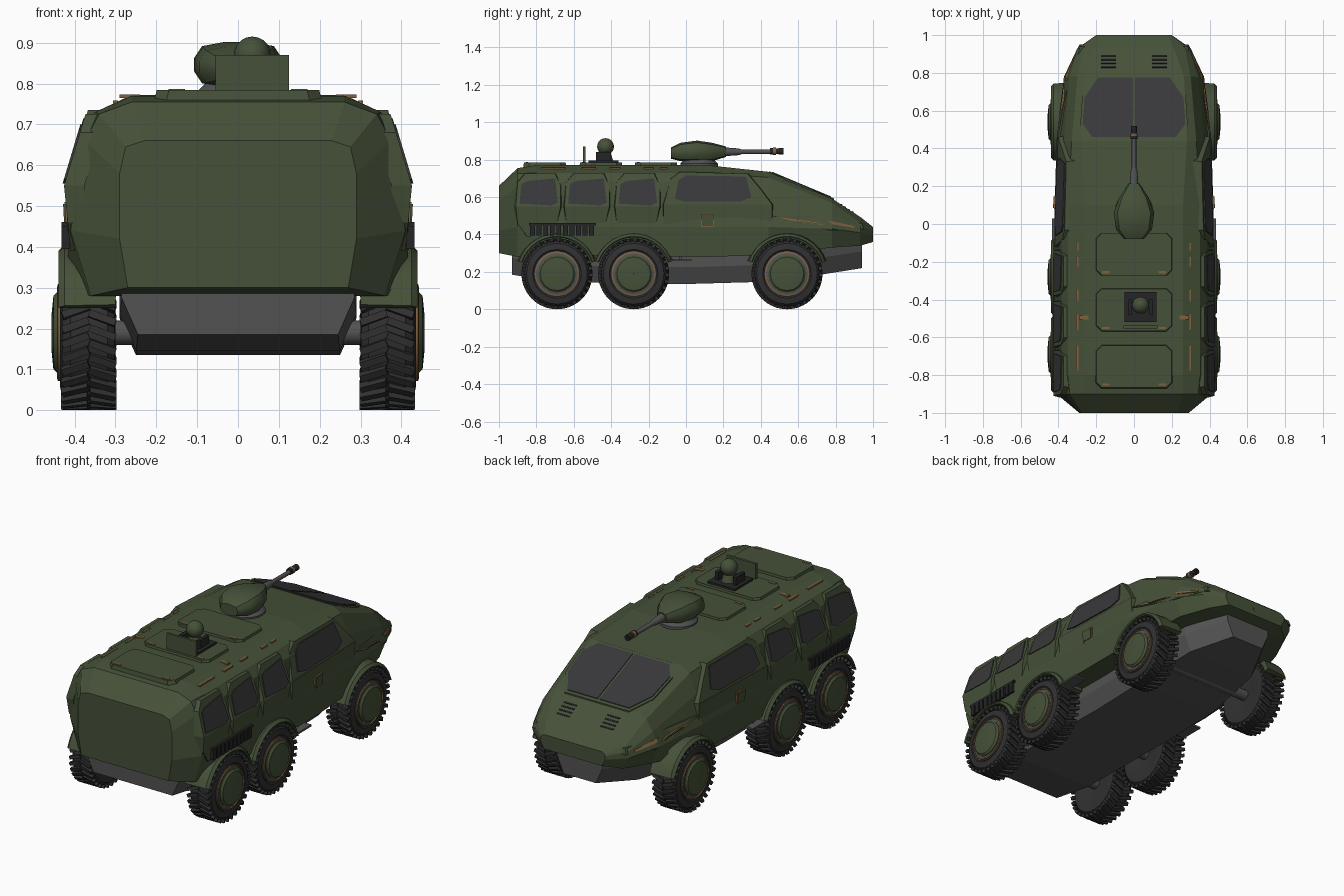
import bpy, bmesh
from math import sin, cos, pi, radians
from mathutils import Vector, Matrix

cube = bpy.data.objects.get("Cube")
if cube:
    bpy.data.objects.remove(cube)


def material(name, *rgb):
    m = bpy.data.materials.new(name)
    m.use_nodes = True
    color = (*rgb, 1)
    m.diffuse_color = color
    bsdf = m.node_tree.nodes["Principled BSDF"]
    bsdf.inputs["Base Color"].default_value = color
    bsdf.inputs["Roughness"].default_value = 0.8
    return m


GREEN = material("army green", .06, .082, .04)
GREY = material("chassis grey", .085, .085, .085)
RUBBER = material("tyre rubber", .03, .03, .032)
GLASS = material("dark glass", .04, .04, .043)
COPPER = material("copper trim", .22, .12, .045)
BLACK = material("vent black", .018, .018, .02)


def build(name, verts, faces, mat, smooth=False):
    mesh = bpy.data.meshes.new(name)
    mesh.from_pydata([tuple(v) for v in verts], [], faces)
    bm = bmesh.new()
    bm.from_mesh(mesh)
    bmesh.ops.remove_doubles(bm, verts=bm.verts, dist=.00005)
    bmesh.ops.recalc_face_normals(bm, faces=bm.faces)
    bm.to_mesh(mesh)
    bm.free()
    mesh.materials.append(mat)
    obj = bpy.data.objects.new(name, mesh)
    bpy.context.collection.objects.link(obj)
    if smooth:
        bpy.ops.object.select_all(action='DESELECT')
        obj.select_set(True)
        bpy.context.view_layer.objects.active = obj
        bpy.ops.object.shade_smooth_by_angle(angle=radians(35))
    return obj


def loft(name, rings, mat, smooth=False, closed=False):
    """Skin equal rings of points; closed joins the last ring to the first."""
    n, k = len(rings[0]), len(rings)
    verts = [p for r in rings for p in r]
    faces = [(i * n + j, i * n + (j + 1) % n, (i + 1) % k * n + (j + 1) % n, (i + 1) % k * n + j)
             for i in range(k if closed else k - 1) for j in range(n)]
    if not closed:
        faces += [tuple(range(n)), tuple(range((k - 1) * n, k * n))]
    return build(name, verts, faces, mat, smooth)


def solids(name, pairs, mat):
    """One object of many prisms, each given by a front and a back outline."""
    verts, faces = [], []
    for front, back in pairs:
        b, n = len(verts), len(front)
        verts += list(front) + list(back)
        faces += [tuple(range(b, b + n)), tuple(range(b + n, b + 2 * n))]
        faces += [(b + j, b + (j + 1) % n, b + n + (j + 1) % n, b + n + j) for j in range(n)]
    return build(name, verts, faces, mat)


def block(center, size, rot=None):
    c, h = Vector(center), Vector(size) / 2
    rot = rot or Matrix.Identity(3)
    corners = ((-1, -1), (1, -1), (1, 1), (-1, 1))
    return [[c + rot @ Vector((a * h.x, b * h.y, s * h.z)) for a, b in corners] for s in (1, -1)]


def boxes(name, items, mat, mirror=False):
    pairs = [block(*i) for i in items]
    if mirror:
        pairs += [[[Vector((-p.x, p.y, p.z)) for p in o] for o in pr] for pr in pairs]
    return solids(name, pairs, mat)


def side_plates(name, outlines, surface, depth, mat, lift=0, flare=1):
    """Plates on both flanks; outlines are (y, z), surface gives x."""
    pairs = []
    for pts in outlines:
        mid = sum(y for y, z in pts) / len(pts)
        for s in (1, -1):
            pairs.append([[(s * (surface(y, z) + lift), y, z) for y, z in pts],
                          [(s * (surface(y, z) - depth), mid + (y - mid) * flare, z) for y, z in pts]])
    return solids(name, pairs, mat)


def lathe(name, profile, center, axis, mat, segs=32, start=0, end=2 * pi, smooth=True):
    """Turn a (radius, height) profile about an axis."""
    full = end - start > 6.2
    c = Vector(center)
    rings = []
    for i in range(segs if full else segs + 1):
        a = start + (end - start) * i / segs
        u, v = cos(a), sin(a)
        place = {'X': lambda r, h: (h, r * u, r * v), 'Y': lambda r, h: (r * u, h, r * v),
                 'Z': lambda r, h: (r * u, r * v, h)}[axis]
        rings.append([c + Vector(place(r, h)) for r, h in profile])
    return loft(name, rings, mat, smooth, full)


WHEELS = (-.69, -.28, .54)
AXLE = .19

# Hull: station y, roof height, roof half width, then (x, z) down the flank
stations = [
    (-1, .66, .23, (.275, .645), (.29, .58), (.29, .42), (.27, .3)),
    (-.9, .755, .26, (.34, .725), (.375, .66), (.41, .44), (.36, .28)),
    (-.8, .77, .26, (.35, .73), (.385, .68), (.42, .44), (.41, .29)),
    (.1, .772, .26, (.35, .73), (.385, .68), (.42, .44), (.41, .28)),
    (.44, .735, .28, (.33, .705), (.37, .6), (.41, .44), (.4, .29)),
    (.78, .592, .265, (.3, .57), (.34, .51), (.37, .43), (.33, .33)),
    (.93, .495, .21, (.27, .465), (.295, .445), (.3, .41), (.26, .34)),
    (1, .44, .18, (.195, .43), (.2, .42), (.2, .4), (.18, .36))]
rings = []
for y, top, roof, *flank in stations:
    half = [(roof, top)] + flank
    rings.append([(x, y, z) for x, z in half] + [(-x, y, z) for x, z in reversed(half)])
hull = loft("hull", rings, GREEN)

# Wheel wells cut from the hull
for y in WHEELS:
    for s in (1, -1):
        cut = lathe("well_cutter", [(.0001, .285), (.2, .285), (.2, .6), (.0001, .6)],
                    (s * .445 - .445, y, AXLE), 'X', GREEN, smooth=False)
        cut.hide_render = True
        mod = hull.modifiers.new("well", 'BOOLEAN')
        mod.operation, mod.object, mod.solver = 'DIFFERENCE', cut, 'EXACT'
        bpy.ops.object.select_all(action='DESELECT')
        bpy.context.view_layer.objects.active = hull
        bpy.ops.object.modifier_apply(modifier=mod.name)
        bpy.data.objects.remove(cut)

# Keel
rings = []
for y, w, top, low in ((-.93, .285, .31, .185), (-.68, .29, .31, .145), (0, .29, .31, .135),
                       (.35, .29, .34, .145), (.72, .25, .36, .185), (.94, .14, .36, .22)):
    half = [(w, top), (w, low + .09), (w - .04, low)]
    rings.append([(x, y, z) for x, z in half] + [(-x, y, z) for x, z in reversed(half)])
loft("keel", rings, GREY)

# Wheels, axles and fenders
for n, y in zip(("rear", "middle", "front"), WHEELS):
    lathe(n + "_axle", [(.001, -.32), (.03, -.32), (.03, .32), (.001, .32)], (0, y, AXLE), 'X', GREY, 12)
    for s, side in ((1, "left"), (-1, "right")):
        tag, c = f"{n}_{side}_", (0, y, AXLE)

        def turned(name, profile, mat, **kw):
            lathe(tag + name, [(r, s * h) for r, h in profile], c, 'X', mat, **kw)

        turned("tyre", [(.001, .315), (.08, .31), (.12, .3), (.16, .302), (.176, .32), (.178, .41),
                        (.162, .43), (.13, .436), (.12, .428), (.001, .428)], RUBBER)
        turned("rim", [(.09, .425), (.122, .425), (.122, .434), (.09, .44)], GREY)
        turned("rim_ring", [(.112, .43), (.119, .43), (.119, .441), (.112, .443)], COPPER, segs=16)
        turned("hub_cap", [(.001, .42), (.1, .42), (.1, .442), (.09, .452), (.04, .457), (.001, .457)],
               GREEN, segs=16)
        turned("fender", [(.194, .3), (.194, .435), (.2, .44), (.214, .425), (.222, .3)], GREEN,
               segs=14, start=radians(18), end=radians(162))
        treads = []
        for i in range(32):
            for x, twist, shift in ((.332, .35, 0), (.398, -.35, .5)):
                a = 2 * pi * (i + shift) / 32
                rot = Matrix.Rotation(a, 3, 'X') @ Matrix.Rotation(s * twist, 3, 'Z')
                pos = Matrix.Rotation(a, 3, 'X') @ Vector((s * x, 0, .18)) + Vector(c)
                treads.append((pos, (.068, .018, .018), rot))
        boxes(tag + "tread", treads, RUBBER)

# Passenger bays with slanted windows
upper = lambda y, z: .375 + (.72 - z) * .3
lower = lambda y, z: .426 + (z - .55) * .1
tops, bottoms, panes = [], [], []
for a in (-.91, -.65, -.38):
    b = a + .24
    tops.append([(a, .55), (a + .01, .68), (a + .05, .725), (b - .03, .725), (b, .66), (b, .55)])
    bottoms.append([(a, .55), (b, .55), (b - .02, .46), (b - .07, .39), (a + .06, .39), (a + .01, .46)])
    panes.append([(a + .02, .565), (a + .03, .67), (a + .06, .685), (b - .03, .7), (b - .015, .57), (b - .05, .555)])
side_plates("bay_tops", tops, upper, .05, GREEN, flare=1.1)
side_plates("bay_bottoms", bottoms, lower, .05, GREEN, flare=1.1)
side_plates("bay_windows", panes, upper, .004, GLASS, .005)

# Cab doors, windows and door hatches
cab_up = lambda y, z: .372 + (.72 - z) * .3 - max(0, y - .1) * .05
cab_low = lambda y, z: .423 - (.56 - z) * .05 - max(0, y - .1) * .05
side_plates("cab_tops", [[(-.12, .56), (-.08, .7), (-.03, .735), (.33, .725), (.4, .64), (.46, .56)]],
            cab_up, .06, GREEN, flare=1.04)
side_plates("cab_doors", [[(-.12, .56), (.46, .56), (.46, .45), (.3, .39), (-.02, .4), (-.12, .46)]],
            cab_low, .06, GREEN, flare=1.04)
side_plates("cab_windows", [[(-.06, .59), (-.04, .69), (0, .715), (.32, .71), (.35, .6), (.29, .575), (0, .575)]],
            cab_up, .004, GLASS, .005)
side_plates("door_hatch_trim", [[(.08, .44), (.15, .44), (.15, .51), (.08, .51)]], cab_low, .004, COPPER, .004)
side_plates("door_hatches", [[(.085, .445), (.145, .445), (.145, .505), (.085, .505)]], cab_low, .004, GREEN, .008)

# Nose strakes with copper lamps
strake = lambda y, z: .413 - max(0, y - .44) * .17 - max(0, y - .78) * .3 + (.44 - z) * .3
side_plates("strakes", [[(.46, .5), (.68, .5), (.94, .46), (.95, .43), (.78, .42), (.56, .47)]],
            strake, .05, GREEN, .01)
side_plates("strake_lamps", [[(.48, .495), (.7, .465), (.74, .45), (.56, .475)],
                             [(.76, .475), (.9, .445), (.9, .435), (.78, .455)]], strake, .004, COPPER, .014)
side_plates("strake_slots", [[(.58, .476), (.7, .46), (.72, .455), (.6, .472)]], strake, .004, BLACK, .017)

# Windshield in two panes
slope = lambda y, lift: .735 - .42 * (y - .44) + lift
pane = [(.006, .46), (.22, .46), (.272, .53), (.262, .67), (.19, .775), (.006, .775)]
frame = [(0, .445), (.228, .445), (.284, .525), (.274, .68), (.2, .79), (0, .79)]
for name, pts, lift, mat in (("windshield_frame", frame, .005, GREEN), ("windshield", pane, .009, GLASS)):
    solids(name, [[[(s * x, y, slope(y, h)) for x, y in pts] for h in (lift, -.01)] for s in (1, -1)], mat)

# Nose vents and centre lamp
tilt = Matrix.Rotation(-.58, 3, 'X')
boxes("nose_vents", [((.135, y, .585 - (y - .79) * .655), (.08, .009, .008), tilt) for y in (.83, .85, .87, .89)],
      BLACK, True)
lathe("nose_lamp", [(.001, .97), (.025, .97), (.025, 1), (.001, 1)], (0, 0, .405), 'Y', BLACK, 6, smooth=False)

# Roof hatches with copper latches
hatches, latches = [], []
for y in (-.16, -.455, -.755):
    def outline(k, z):
        w, d, c = .205 * k, .115 * k, .03
        quarter = [(w, d - c), (w - c, d)]
        pts = quarter + [(-a, b) for a, b in reversed(quarter)]
        return [(a, y + b, z) for a, b in pts + [(-a, -b) for a, b in pts]]
    hatches.append((outline(.97, .784), outline(1, .76)))
    latches.append(((.15, y - .095, .784), (.04, .012, .006)))
solids("roof_hatches", hatches, GREEN)
boxes("hatch_latches", latches, COPPER, True)

# Roof rails
boxes("roof_rails", [((.3, y, .753), (.012, d, .01)) for y, d in
                     ((-.71, .13), (-.52, .08), (-.38, .06), (-.2, .05), (-.12, .04))], COPPER, True)
boxes("roof_ties", [((.265, -.495, .769), (.05, .02, .008))], COPPER, True)

# Side vents and steps
boxes("side_vents", [((.422, -.82 + i * .035, .425), (.02, .026, .06)) for i in range(10)], BLACK, True)
boxes("vent_rails", [((.425, -.66, .455), (.014, .36, .012))], BLACK, True)
boxes("steps", [((.4, -.04, .262), (.07, .14, .01)), ((.39, -.08, .3), (.012, .012, .08)),
                ((.39, -.03, .3), (.012, .012, .08))], GREY, True)

# Turret and gun
lathe("turret_ring", [(.001, .76), (.1, .76), (.1, .78), (.08, .8), (.001, .8)], (0, .07, 0), 'Z', GREY, 24)
rings = []
for y, w, low, top in ((-.08, .055, .805, .865), (-.03, .1, .792, .89), (.06, .113, .79, .902),
                       (.14, .082, .792, .89), (.215, .03, .815, .87)):
    m, h = (low + top) / 2, (top - low) / 2
    ring = [(sin(a), cos(a)) for a in (pi * (i + .5) / 6 for i in range(12))]
    rings.append([(w * max(-.95, min(.95, p * 1.1)), y, m + h * max(-1, min(1, q * 1.15))) for p, q in ring])
loft("turret", rings, GREEN, True)
lathe("gun_barrel", [(.001, .2), (.024, .2), (.018, .28), (.012, .3), (.012, .5), (.001, .5)],
      (0, 0, .842), 'Y', GREY, 16)
lathe("gun_muzzle", [(.008, .45), (.018, .45), (.018, .47), (.013, .48), (.017, .5), (.017, .52), (.008, .52)],
      (0, 0, .845), 'Y', BLACK, 12)
lathe("muzzle_band", [(.01, .465), (.019, .465), (.019, .48), (.01, .48)], (0, 0, .845), 'Y', COPPER, 12)

# Roof sight with rear shield
boxes("sight_platform", [((.035, -.44, .788), (.17, .16, .014))], BLACK)
boxes("sight_shield", [((.035, -.545, .825), (.18, .014, .09))], GREEN)
boxes("sight_brackets", [((.035 + s * .055, -.44, .815), (.02, .08, .05)) for s in (1, -1)], BLACK)
lathe("sight_base", [(.001, .78), (.045, .78), (.025, .84), (.001, .84)], (.035, -.43, 0), 'Z', GREEN, 16)
lathe("sight_head", [(.0001 + .045 * sin(pi * i / 10), -.045 * cos(pi * i / 10)) for i in range(11)],
      (.035, -.43, .87), 'Z', GREEN, 20)
